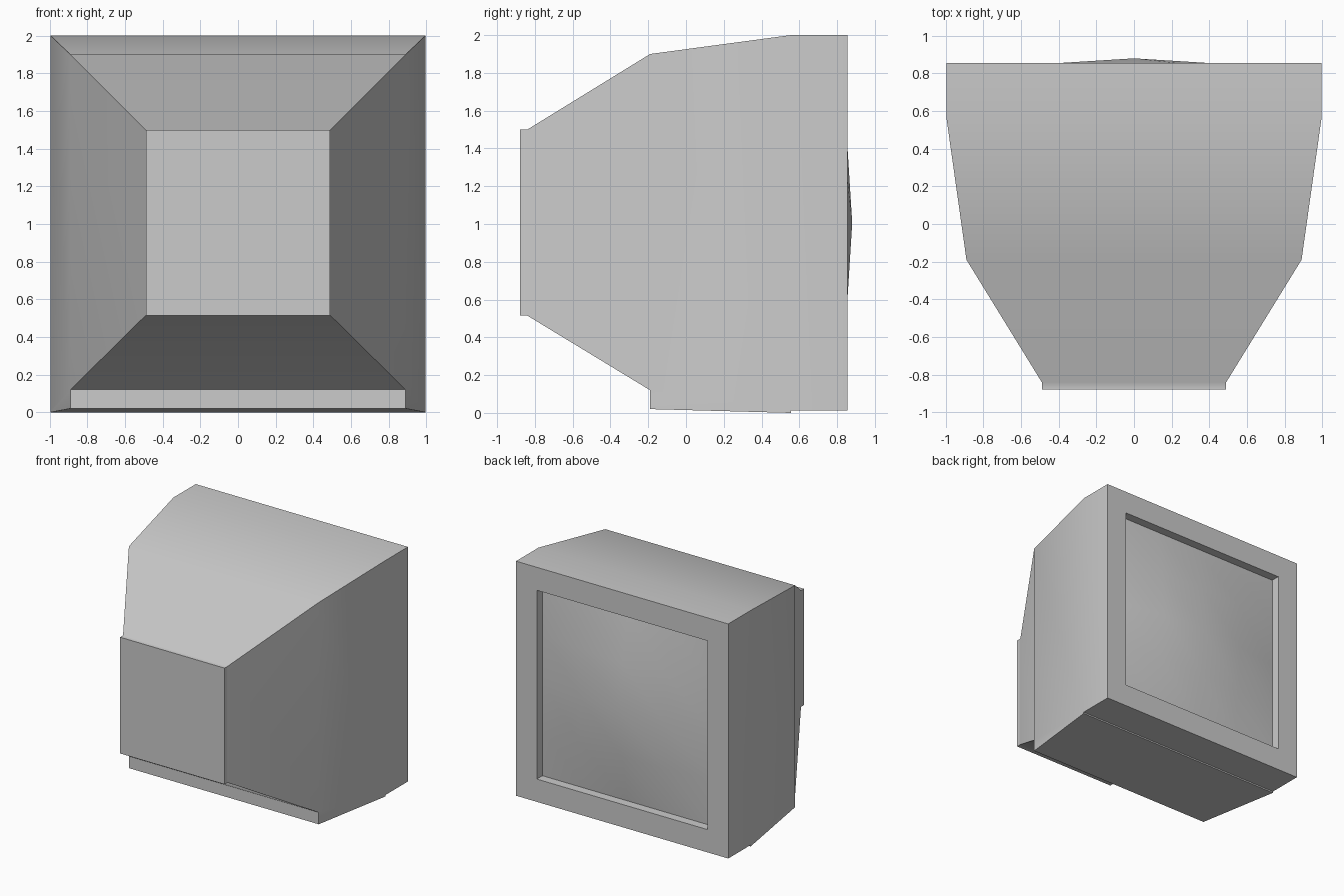
import bpy
import bmesh
from math import radians

if "Cube" in bpy.data.objects:
    bpy.data.objects.remove(bpy.data.objects["Cube"])


def add_object(name, bm, angle):
    bmesh.ops.recalc_face_normals(bm, faces=bm.faces)
    mesh = bpy.data.meshes.new(name)
    bm.to_mesh(mesh)
    bm.free()
    obj = bpy.data.objects.new(name, mesh)
    bpy.context.collection.objects.link(obj)
    bpy.ops.object.select_all(action='DESELECT')
    bpy.context.view_layer.objects.active = obj
    obj.select_set(True)
    bpy.ops.object.shade_smooth_by_angle(angle=radians(angle))
    return obj


def ring(bm, y, half_x, z0, z1):
    corners = ((-half_x, z0), (half_x, z0), (half_x, z1), (-half_x, z1))
    return [bm.verts.new((x, y, z)) for x, z in corners]


# Casing: rectangular sections lofted from the recess floor, out over the
# screen frame, and back to the small rear box
sections = [
    (0.78, 0.80, 0.205, 1.805),
    (0.855, 0.80, 0.205, 1.805),
    (0.855, 0.995, 0.012, 2.0),
    (0.555, 0.995, 0.012, 2.0),
    (-0.19, 0.89, 0.12, 1.90),
    (-0.84, 0.49, 0.515, 1.50),
    (-0.88, 0.49, 0.515, 1.50),
]
bm = bmesh.new()
rings = [ring(bm, *s) for s in sections]
underside = None
for i, (a, b) in enumerate(zip(rings, rings[1:])):
    for k in range(4):
        n = (k + 1) % 4
        face = bm.faces.new((a[k], a[n], b[n], b[k]))
        if i == 3 and k == 0:
            underside = face
bm.faces.new(rings[-1])

# Foot: the sloping underside pulled down to an almost level wedge
result = bmesh.ops.extrude_face_region(bm, geom=[underside])
for v in result["geom"]:
    if isinstance(v, bmesh.types.BMVert):
        v.co.z = 0.0 if v.co.y > 0 else 0.02
if underside.is_valid:
    bmesh.ops.delete(bm, geom=[underside], context='FACES_ONLY')
add_object("monitor_casing", bm, 40)

# Screen: coarse domed grid set in the recess
bm = bmesh.new()
bmesh.ops.create_grid(bm, x_segments=4, y_segments=4, size=1.0)
for v in bm.verts:
    u, w = v.co.x, v.co.y
    v.co = (0.8 * u, 0.78 + 0.1 * (1 - u * u) * (1 - w * w), 1.005 + 0.8 * w)
screen = add_object("screen", bm, 40)
if screen.data.polygons[0].normal.y < 0:
    screen.data.flip_normals()
